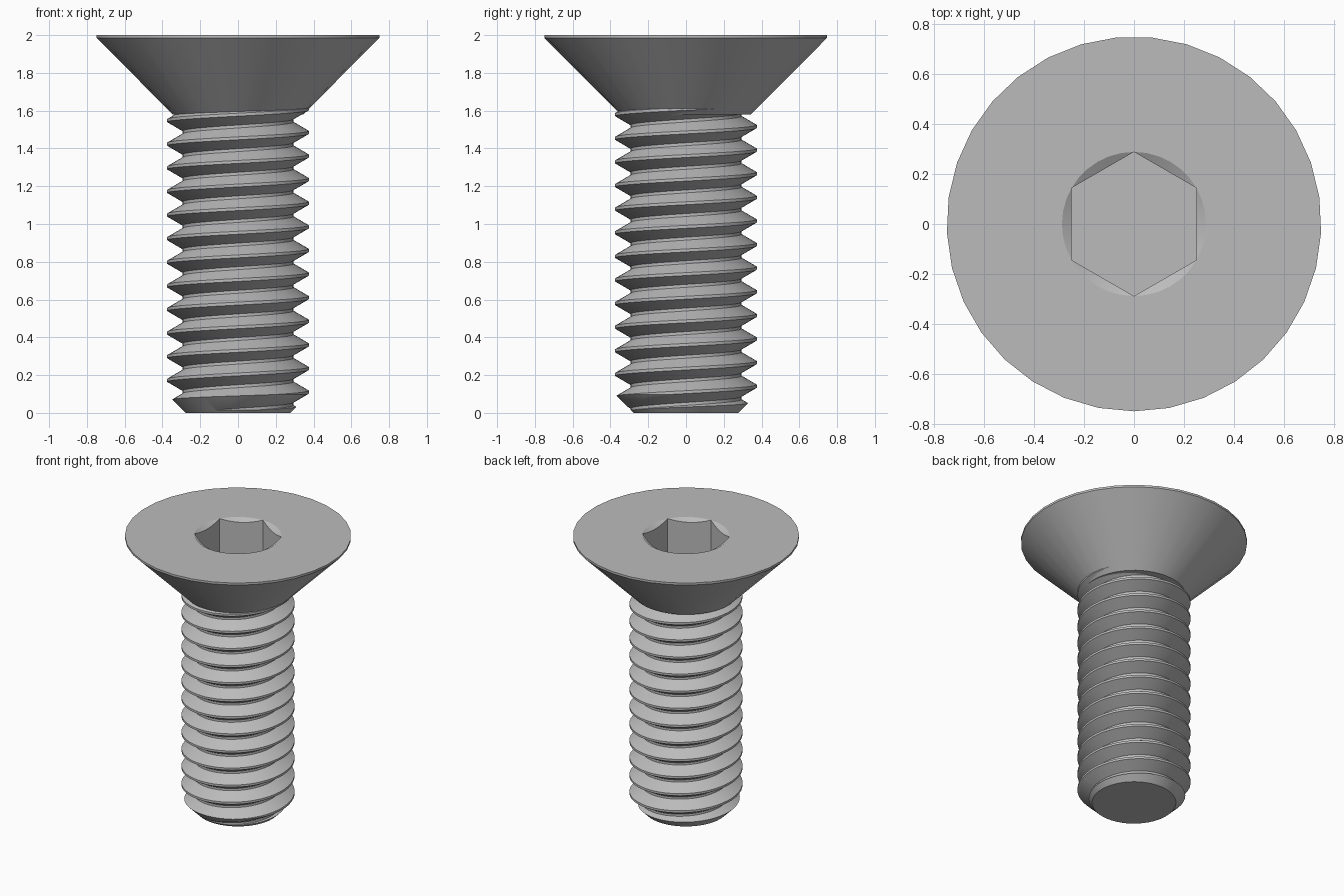
import bpy, bmesh, math

old = bpy.data.objects.get("Cube")
if old:
    bpy.data.objects.remove(old, do_unlink=True)

steel = bpy.data.materials.new("grey steel")
steel.use_nodes = True
GREY = (0.5, 0.5, 0.5, 1)
steel.diffuse_color = GREY
steel.node_tree.nodes["Principled BSDF"].inputs["Base Color"].default_value = GREY

HEAD_SIDES = 33
PITCH = 0.125
STEPS = 48          # thread segments per turn


def make_object(name, bm):
    bmesh.ops.remove_doubles(bm, verts=bm.verts, dist=0.0005)
    bmesh.ops.recalc_face_normals(bm, faces=bm.faces)
    mesh = bpy.data.meshes.new(name)
    bm.to_mesh(mesh)
    bm.free()
    mesh.materials.append(steel)
    obj = bpy.data.objects.new(name, mesh)
    bpy.context.collection.objects.link(obj)
    return obj


def activate(obj):
    bpy.ops.object.select_all(action='DESELECT')
    obj.select_set(True)
    bpy.context.view_layer.objects.active = obj


def ring(bm, sides, place):
    """Loop of vertices starting at -y; place(angle) gives (radius, z)."""
    verts = []
    for i in range(sides):
        a = 2 * math.pi * i / sides - math.pi / 2
        r, z = place(a)
        verts.append(bm.verts.new((r * math.cos(a), r * math.sin(a), z)))
    return verts


def skin(bm, loops):
    for lo, hi in zip(loops, loops[1:]):
        for i in range(len(lo)):
            j = (i + 1) % len(lo)
            bm.faces.new((lo[i], lo[j], hi[j], hi[i]))


def loop_edges(bm, loop):
    edges = []
    for i, v in enumerate(loop):
        w = loop[(i + 1) % len(loop)]
        edges.append(bm.edges.get((v, w)) or bm.edges.new((v, w)))
    return edges


# Countersunk head with a chamfered hexagonal socket
FLAT, CORNER = 0.25, 0.25 / math.cos(math.pi / 6)


def hex_radius(a):
    sector = math.pi / 3
    return FLAT / math.cos((a + math.pi / 2) % sector - sector / 2)


bm = bmesh.new()
outer = [ring(bm, HEAD_SIDES, lambda a, p=p: p)
         for p in ((0.345, 1.58), (0.75, 1.985), (0.75, 2.0))]
skin(bm, outer)
bm.faces.new(outer[0])
socket = [ring(bm, 36, f) for f in (
    lambda a: (CORNER, 2.0),
    lambda a: (hex_radius(a), 2.0 - (CORNER - hex_radius(a)) * math.tan(math.pi / 6)),
    lambda a: (hex_radius(a), 1.69))]
skin(bm, socket)
bm.faces.new(socket[-1])
bmesh.ops.triangle_fill(bm, use_beauty=True,
                        edges=loop_edges(bm, outer[-1]) + loop_edges(bm, socket[0]))
head = make_object("countersunk_head", bm)

# Right-handed thread: a trapezoid profile swept up a helix
ROOT, CREST = 0.294, 0.375
half_flat = PITCH / 16
profile = [(ROOT, -PITCH / 2 + half_flat), (CREST, -half_flat),
           (CREST, half_flat), (ROOT, PITCH / 2 - half_flat),
           (ROOT, PITCH / 2 + half_flat)]
bm = bmesh.new()
previous = None
for s in range(-4 * STEPS, 14 * STEPS + 1):
    a = 2 * math.pi * s / STEPS
    rise = 0.235 + PITCH * s / STEPS
    row = [bm.verts.new((r * math.cos(a), r * math.sin(a), rise + dz)) for r, dz in profile]
    if previous:
        for k in range(len(row) - 1):
            bm.faces.new((previous[k], row[k], row[k + 1], previous[k + 1]))
    previous = row
bmesh.ops.remove_doubles(bm, verts=bm.verts, dist=0.0005)
for z, up in ((-0.05, -1), (1.7, 1)):
    bmesh.ops.bisect_plane(bm, geom=bm.verts[:] + bm.edges[:] + bm.faces[:],
                           plane_co=(0, 0, z), plane_no=(0, 0, up), clear_outer=True)
    rim = [e for e in bm.edges if e.is_boundary and all(abs(v.co.z - z) < 0.001 for v in e.verts)]
    bmesh.ops.holes_fill(bm, edges=rim, sides=0)
shank = make_object("threaded_shank", bm)

# Trim the shank to length with a chamfered tip
bm = bmesh.new()
trim = [ring(bm, STEPS, lambda a, p=p: p) for p in ((0.278, 0), (0.4, 0.122), (0.4, 1.615))]
skin(bm, trim)
bm.faces.new(trim[0])
bm.faces.new(trim[-1])
cutter = make_object("trim_cutter", bm)
cutter.hide_render = True
activate(shank)
mod = shank.modifiers.new("trim", 'BOOLEAN')
mod.operation = 'INTERSECT'
mod.solver = 'EXACT'
mod.object = cutter
bpy.ops.object.modifier_apply(modifier=mod.name)
bpy.data.objects.remove(cutter, do_unlink=True)

for obj in (head, shank):
    activate(obj)
    bpy.ops.object.shade_smooth_by_angle(angle=math.radians(30))
